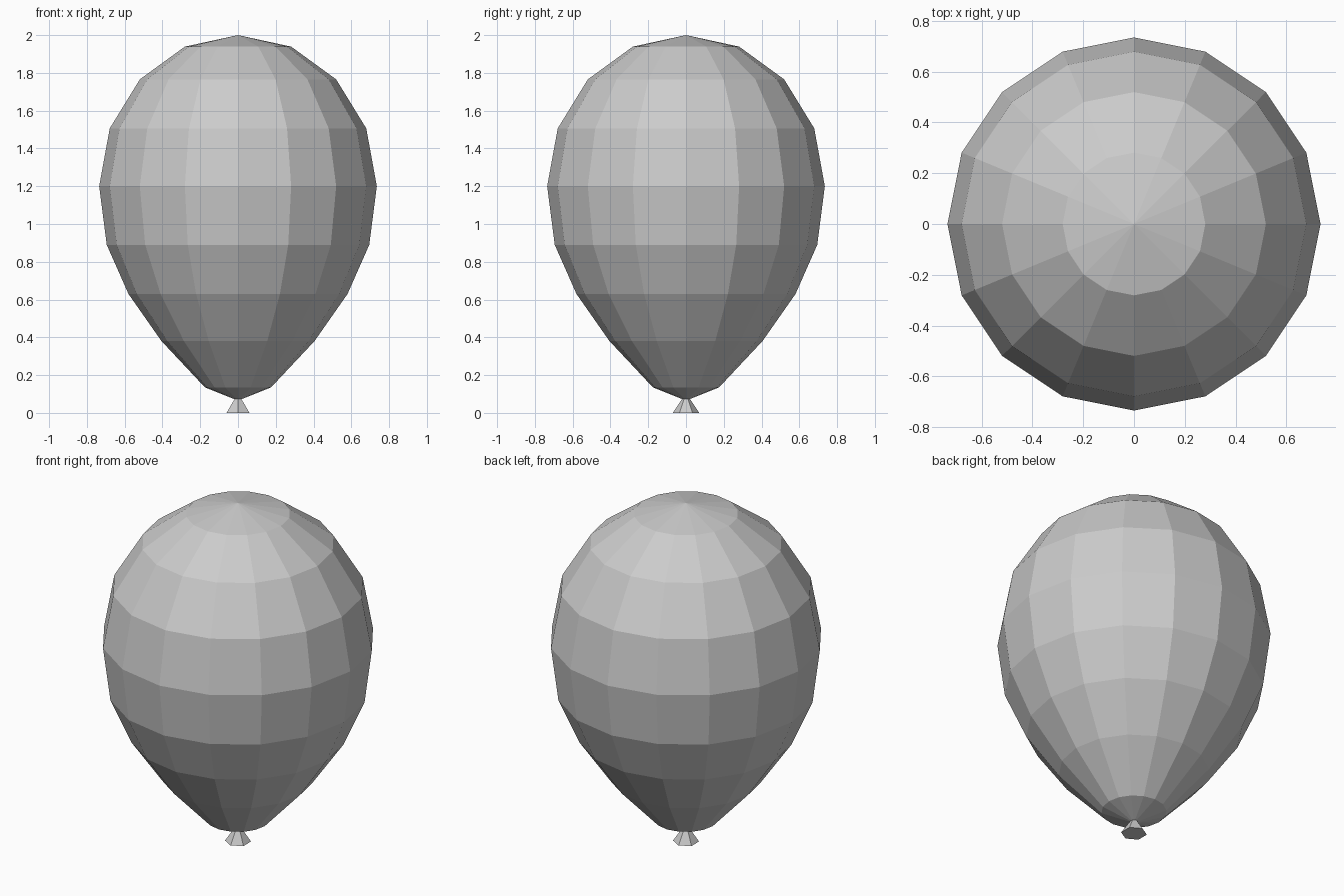
import bpy, bmesh, math

if "Cube" in bpy.data.objects:
    bpy.data.objects.remove(bpy.data.objects["Cube"])

def lathe(name, profile, sides, start=0.0):
    """Closed flat-shaded solid turned about z from (radius, height) points, bottom to top."""
    bm = bmesh.new()
    rings = []
    for r, z in profile:
        n = sides if r > 0 else 1
        rings.append([bm.verts.new((r * math.cos(start + 2 * math.pi * i / sides),
                                    r * math.sin(start + 2 * math.pi * i / sides), z))
                      for i in range(n)])
    for a, b in zip(rings, rings[1:]):
        for i in range(sides):
            j = (i + 1) % sides
            if len(a) == 1:
                bm.faces.new((a[0], b[j], b[i]))
            elif len(b) == 1:
                bm.faces.new((a[i], a[j], b[0]))
            else:
                bm.faces.new((a[i], a[j], b[j], b[i]))
    if len(rings[0]) > 1:
        bm.faces.new(rings[0][::-1])
    if len(rings[-1]) > 1:
        bm.faces.new(rings[-1])
    bmesh.ops.recalc_face_normals(bm, faces=bm.faces)
    mesh = bpy.data.meshes.new(name)
    bm.to_mesh(mesh)
    bm.free()
    obj = bpy.data.objects.new(name, mesh)
    bpy.context.collection.objects.link(obj)
    return obj

# Balloon envelope: tapered bottom, half ellipsoid on top
R, H, MID = 0.735, 0.80, 1.20
lower = [(0, 0.065), (0.175, 0.135), (0.405, 0.38), (0.58, 0.63), (0.695, 0.89)]
upper = [(R * math.cos(k * math.pi / 8), MID + H * math.sin(k * math.pi / 8)) for k in range(4)]
lathe("balloon_body", lower + upper + [(0, MID + H)], 16)

# Knot: small six-sided cone with its tip inside the balloon
lathe("balloon_knot", [(0.07, 0.0), (0, 0.105)], 6, math.pi / 2)
